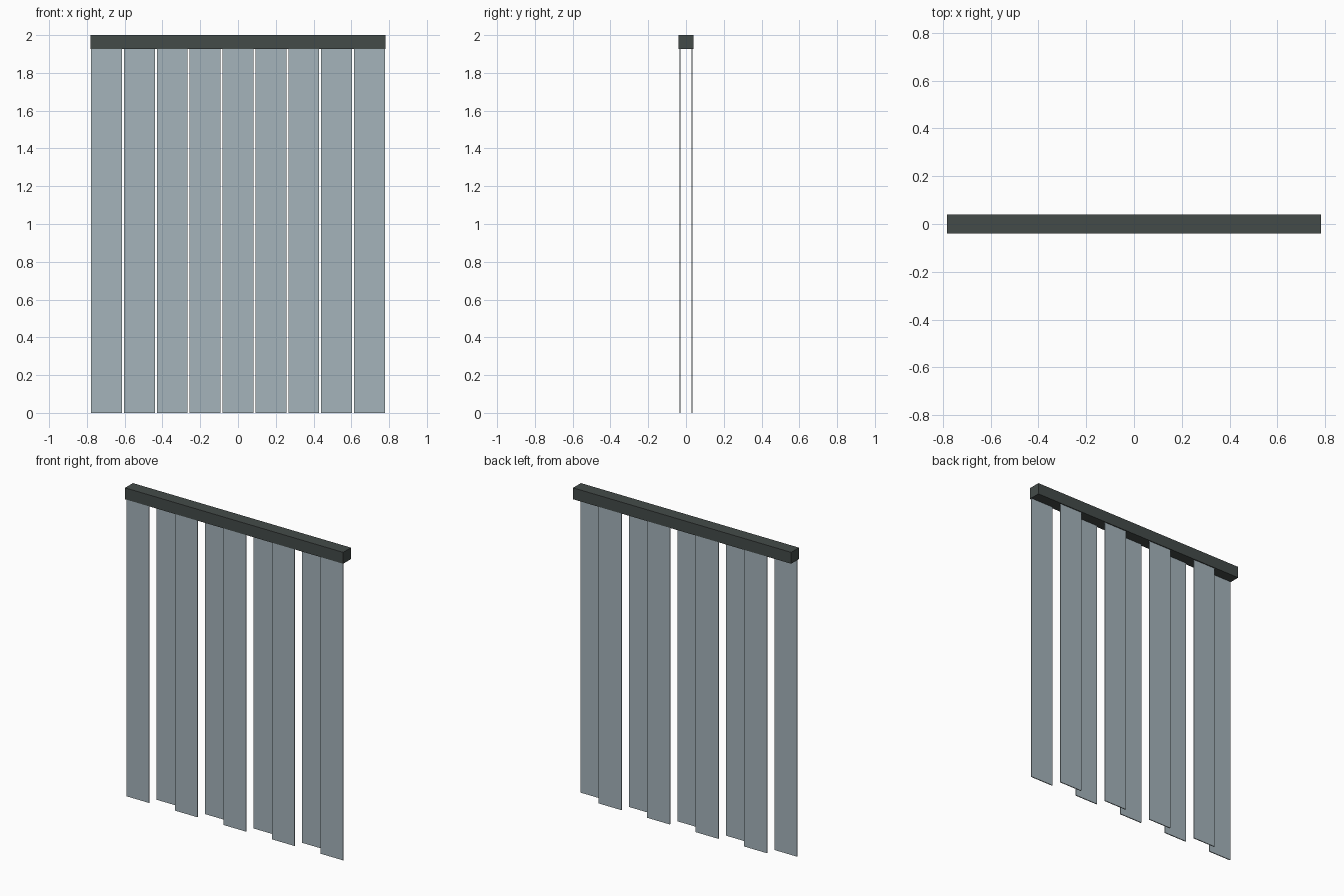
import bpy

if "Cube" in bpy.data.objects:
    bpy.data.objects.remove(bpy.data.objects["Cube"])


def material(name, rgb, alpha=1.0):
    lin = [((c / 255 + 0.055) / 1.055) ** 2.4 for c in rgb]
    m = bpy.data.materials.new(name)
    m.diffuse_color = (*lin, alpha)
    m.use_nodes = True
    m.node_tree.nodes["Principled BSDF"].inputs["Base Color"].default_value = m.diffuse_color
    return m


def box(name, center, size, mat):
    bpy.ops.mesh.primitive_cube_add(size=1, location=center)
    ob = bpy.context.object
    ob.name = name
    ob.scale = size
    bpy.ops.object.transform_apply(location=False, rotation=False, scale=True)
    ob.data.materials.append(mat)
    return ob


rail_mat = material("dark grey metal", (68, 75, 73))
strip_mat = material("clear blue grey plastic", (165, 180, 187), 0.85)

RAIL_BOTTOM = 1.926
PITCH, WIDTH, THICK = 0.174, 0.163, 0.006

# Top rail
box("top_rail", (0, 0, (2 + RAIL_BOTTOM) / 2), (1.564, 0.08, 2 - RAIL_BOTTOM), rail_mat)

# Hanging strips, alternating between the front and back row
for i in range(9):
    row, y = ("front", -0.031) if i % 2 == 0 else ("back", 0.031)
    box(f"{row}_strip_{i + 1}", ((i - 4) * PITCH, y, RAIL_BOTTOM / 2),
        (WIDTH, THICK, RAIL_BOTTOM), strip_mat)
